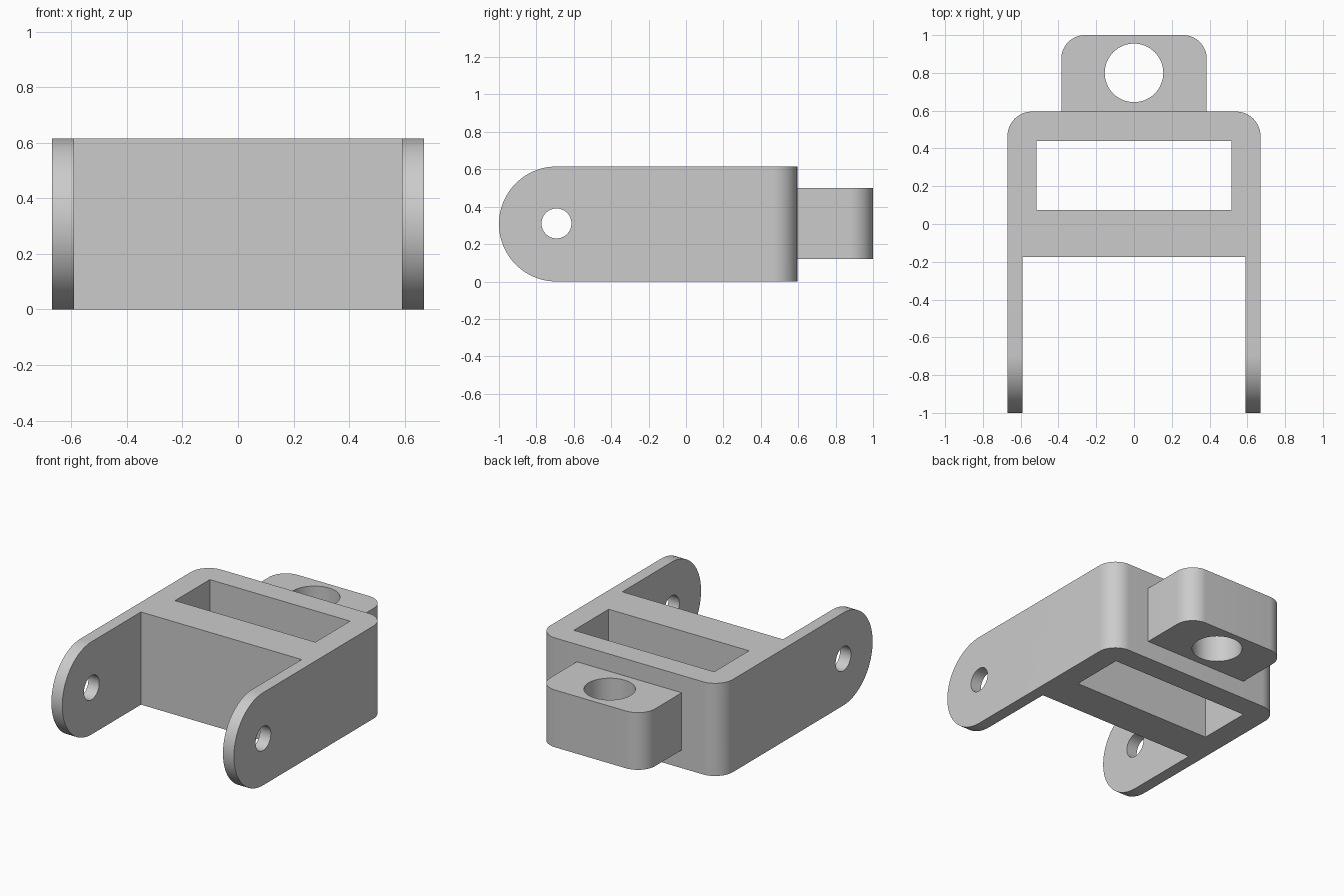
import bpy, bmesh, math
from mathutils import Matrix

if "Cube" in bpy.data.objects:
    bpy.data.objects.remove(bpy.data.objects["Cube"], do_unlink=True)

grey = bpy.data.materials.new("light grey")
grey.use_nodes = True
grey.diffuse_color = (0.6, 0.6, 0.6, 1)
grey.node_tree.nodes["Principled BSDF"].inputs["Base Color"].default_value = (0.6, 0.6, 0.6, 1)

HEIGHT = 0.615
MID = HEIGHT / 2
SIDE = Matrix(((0, 0, 1, 0), (1, 0, 0, 0), (0, 1, 0, 0), (0, 0, 0, 1)))  # profile (y, z), depth x


def arc(cx, cy, r, start, end, steps):
    """Points along an arc, angles in degrees."""
    angles = [math.radians(start + (end - start) * i / steps) for i in range(steps + 1)]
    return [(cx + r * math.cos(a), cy + r * math.sin(a)) for a in angles]


def circle(cx, cy, r):
    return arc(cx, cy, r, 0, 360, 64)[:-1]


def rounded_back(half, back, r):
    """Both rounded back corners of a plan outline, running from +x to -x."""
    return (arc(half - r, back - r, r, 0, 90, 16)
            + arc(r - half, back - r, r, 90, 180, 16))


def prism(name, outline, low, high, matrix=Matrix()):
    """Extrude a closed outline from low to high."""
    bm = bmesh.new()
    face = bm.faces.new([bm.verts.new((u, v, low)) for u, v in outline])
    top = bmesh.ops.extrude_face_region(bm, geom=[face])["geom"]
    bmesh.ops.translate(bm, vec=(0, 0, high - low),
                        verts=[v for v in top if isinstance(v, bmesh.types.BMVert)])
    bm.transform(matrix)
    bmesh.ops.recalc_face_normals(bm, faces=bm.faces)
    mesh = bpy.data.meshes.new(name)
    bm.to_mesh(mesh)
    bm.free()
    mesh.materials.append(grey)
    obj = bpy.data.objects.new(name, mesh)
    bpy.context.collection.objects.link(obj)
    return obj


def combine(obj, tool, operation="DIFFERENCE"):
    """Apply a boolean and discard its tool."""
    mod = obj.modifiers.new("cut", "BOOLEAN")
    mod.operation, mod.object, mod.solver = operation, tool, "EXACT"
    bpy.context.view_layer.objects.active = obj
    bpy.ops.object.modifier_apply(modifier=mod.name)
    bpy.data.objects.remove(tool, do_unlink=True)


# Bracket: forked plan outline trimmed to the round-nosed side profile
fork = ([(0.59, -0.175), (0.59, -1.1), (0.67, -1.1)]
        + rounded_back(0.67, 0.595, 0.13)
        + [(-0.67, -1.1), (-0.59, -1.1), (-0.59, -0.175)])
bracket = prism("fork_bracket", fork, 0, HEIGHT)
nose = arc(MID - 1, MID, MID, 90, 270, 48) + [(0.8, 0), (0.8, HEIGHT)]
combine(bracket, prism("side_profile", nose, -1, 1, SIDE), "INTERSECT")

# Rectangular slot and the pin holes through both arms
slot = [(-0.515, 0.075), (0.515, 0.075), (0.515, 0.44), (-0.515, 0.44)]
combine(bracket, prism("slot_cutter", slot, -0.2, 0.8))
combine(bracket, prism("pin_cutter", circle(MID - 1, MID + 0.003, 0.08), -1, 1, SIDE))

# Rear lug with its vertical hole
lug = prism("rear_lug", [(-0.385, 0.595), (0.385, 0.595)] + rounded_back(0.385, 1, 0.125),
            0.12, 0.5)
combine(lug, prism("lug_cutter", circle(0, 0.8, 0.155), 0, 0.7))

# Smooth rounded surfaces, crisp edges
for obj in (bracket, lug):
    bpy.ops.object.select_all(action="DESELECT")
    obj.select_set(True)
    bpy.context.view_layer.objects.active = obj
    bpy.ops.object.shade_smooth_by_angle(angle=math.radians(30))
